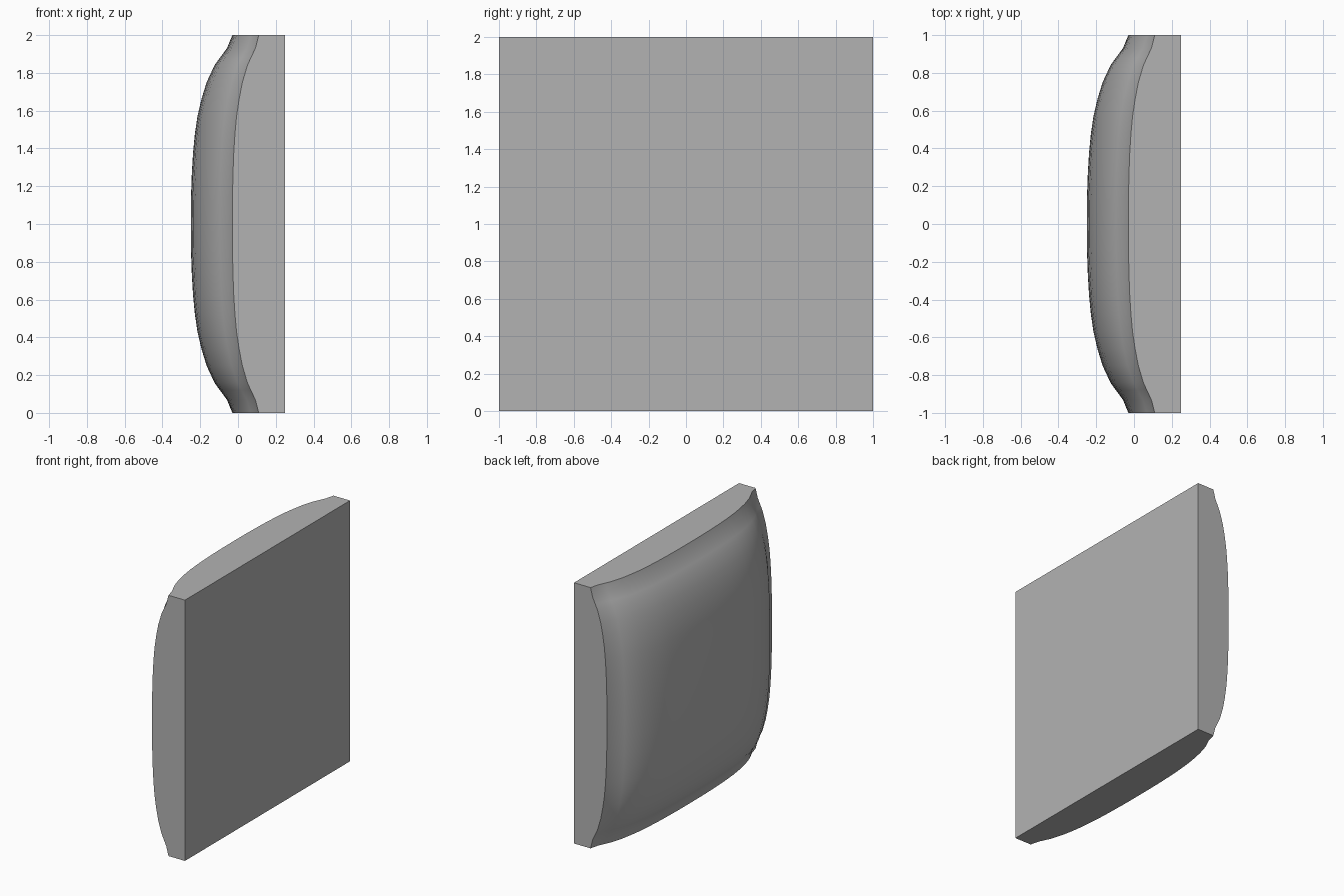
import bpy, bmesh, math

cube = bpy.data.objects.get("Cube")
if cube:
    bpy.data.objects.remove(cube, do_unlink=True)

FLAT_X, CORNER_X = 0.25, 0.11
EDGE_RISE, CENTRE_RISE = 0.14, 0.08

# Rise of the cushion from its rim (t = 1) to its middle (t = 0)
PROFILE = [(0, 1), (0.14, 0.995), (0.27, 0.975), (0.38, 0.945), (0.48, 0.9),
           (0.57, 0.84), (0.66, 0.745), (0.75, 0.62), (0.84, 0.43),
           (0.88, 0.3), (0.93, 0.13), (1, 0)]
half = [(t, a) for t, a in PROFILE]
stations = [(-t, a) for t, a in reversed(half[1:])] + half


def grey_material():
    mat = bpy.data.materials.new("plain_grey")
    colour = (0.45, 0.45, 0.45, 1)
    mat.diffuse_color = colour
    mat.use_nodes = True
    mat.node_tree.nodes["Principled BSDF"].inputs["Base Color"].default_value = colour
    return mat


bm = bmesh.new()

# Puffed cushion surface
grid = [[bm.verts.new((CORNER_X - EDGE_RISE * (a + b) - CENTRE_RISE * a * b, y, z + 1))
         for z, b in stations] for y, a in stations]
last = len(stations) - 1
for i in range(last):
    for j in range(last):
        bm.faces.new((grid[i][j], grid[i][j + 1], grid[i + 1][j + 1], grid[i + 1][j]))

# Flat side walls and flat back panel
c = [bm.verts.new((FLAT_X, y, z)) for y, z in ((-1, 0), (1, 0), (1, 2), (-1, 2))]
bm.faces.new(c)
rims = [[row[0] for row in grid], grid[last],
        [row[last] for row in reversed(grid)], grid[0][::-1]]
for k, rim in enumerate(rims):
    bm.faces.new(rim + [c[(k + 1) % 4], c[k]])
bmesh.ops.recalc_face_normals(bm, faces=bm.faces)

mesh = bpy.data.meshes.new("cushion_panel")
bm.to_mesh(mesh)
bm.free()
mesh.materials.append(grey_material())
panel = bpy.data.objects.new("cushion_panel", mesh)
bpy.context.collection.objects.link(panel)

# Smooth puff with crisp walls
bpy.ops.object.select_all(action="DESELECT")
panel.select_set(True)
bpy.context.view_layer.objects.active = panel
bpy.ops.object.shade_smooth_by_angle(angle=math.radians(35))
